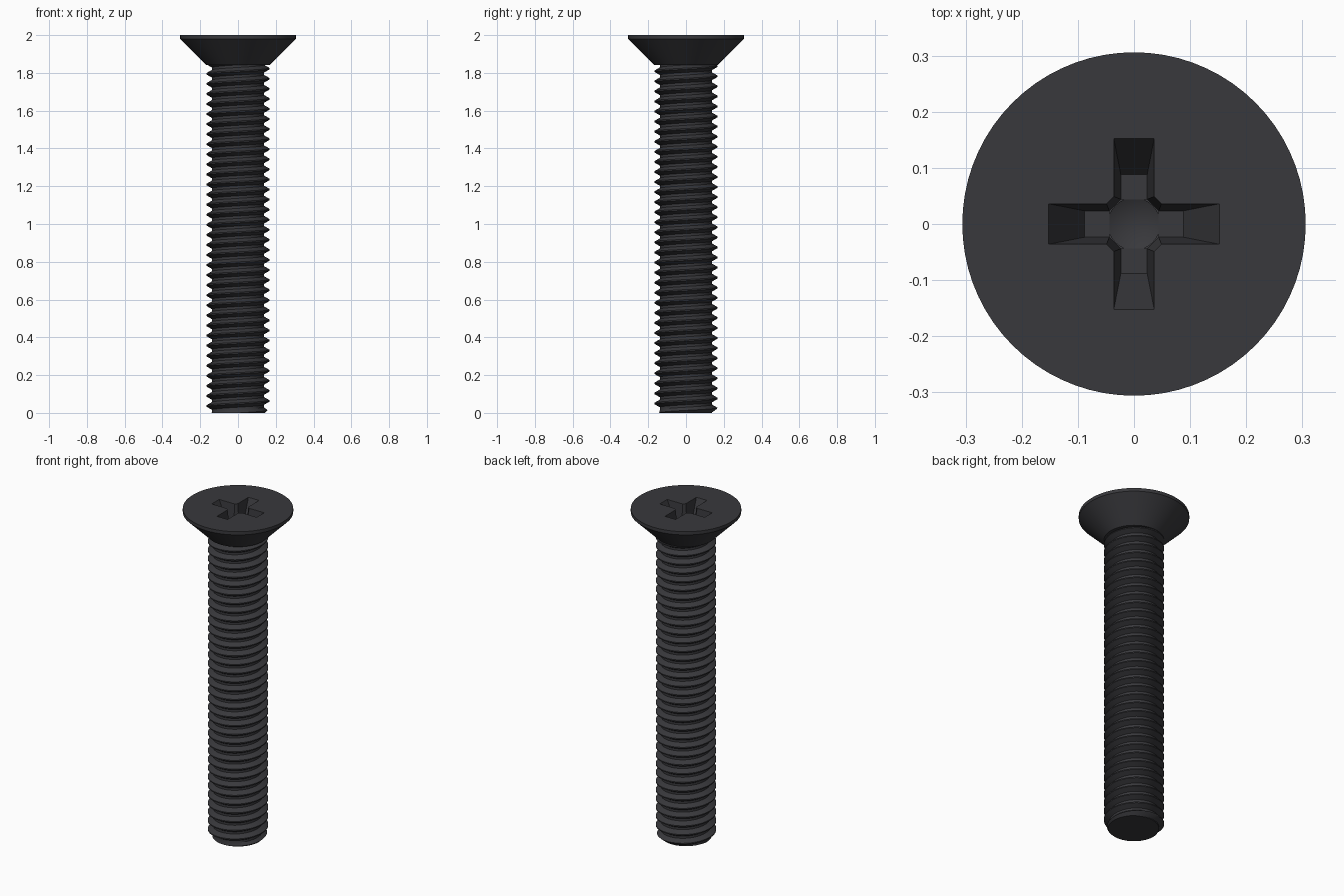
import bpy, bmesh
from math import sin, cos, pi, radians

if "Cube" in bpy.data.objects:
    bpy.data.objects.remove(bpy.data.objects["Cube"])

PITCH, MAJOR, MINOR = 0.0533, 0.167, 0.138
NECK_Z, TOP_Z, HEAD_R = 1.842, 2.0, 0.306
N = 72

steel = bpy.data.materials.new("dark_steel")
steel.diffuse_color = (0.04, 0.04, 0.045, 1)
steel.use_nodes = True
steel.node_tree.nodes["Principled BSDF"].inputs["Base Color"].default_value = steel.diffuse_color


def finish(bm, name):
    bmesh.ops.remove_doubles(bm, verts=bm.verts, dist=1e-5)
    bmesh.ops.recalc_face_normals(bm, faces=bm.faces)
    me = bpy.data.meshes.new(name)
    bm.to_mesh(me)
    bm.free()
    ob = bpy.data.objects.new(name, me)
    bpy.context.collection.objects.link(ob)
    me.materials.append(steel)
    bpy.ops.object.select_all(action='DESELECT')
    bpy.context.view_layer.objects.active = ob
    ob.select_set(True)
    bpy.ops.object.shade_smooth_by_angle(angle=radians(30))
    return ob


def quad_strip(bm, a, b, closed=True):
    n = len(a)
    for i in range(n if closed else n - 1):
        j = (i + 1) % n
        bm.faces.new((a[i], a[j], b[j], b[i]))


# Threaded shank: helical columns clamped to the shank's ends
CREST, ROOT = 0.0625, 0.375      # profile break points as fractions of a pitch


def thread_radius(u):
    d = abs((u + 0.5) % 1 - 0.5)          # distance from the crest centre
    t = min(1, max(0, (d - CREST) / (ROOT - CREST)))
    return MAJOR + (MINOR - MAJOR) * t


bm = bmesh.new()
turns = int(NECK_Z / PITCH) + 3
columns = []
for j in range(N + 1):
    a = 2 * pi * j / N
    base = 0.01 + PITCH * j / N
    col = []
    for k in range(-2, turns):
        for f in (-ROOT, -CREST, CREST, ROOT):
            z = min(NECK_Z, max(0, base + (k + f) * PITCH))
            r = min(thread_radius((z - base) / PITCH), 0.142 + z)
            col.append(bm.verts.new((r * cos(a), r * sin(a), z)))
    columns.append(col)
for c0, c1 in zip(columns, columns[1:]):
    quad_strip(bm, c0, c1, closed=False)
bmesh.ops.remove_doubles(bm, verts=bm.verts, dist=1e-5)
bmesh.ops.dissolve_degenerate(bm, edges=bm.edges, dist=1e-6)
end = [e for e in bm.edges if e.is_boundary and all(v.co.z < 1e-4 for v in e.verts)]
bmesh.ops.holes_fill(bm, edges=end, sides=0)
finish(bm, "threaded_shank")

# Countersunk head: turned profile, open on top for the recess
bm = bmesh.new()


def ring(r, z, n=N):
    return [bm.verts.new((r * cos(2 * pi * i / n), r * sin(2 * pi * i / n), z)) for i in range(n)]


rings = [ring(r, z) for r, z in ((MINOR, NECK_Z), (MAJOR, NECK_Z), (HEAD_R, 1.98), (HEAD_R, TOP_Z))]
for r0, r1 in zip(rings, rings[1:]):
    quad_strip(bm, r0, r1)


# Cross recess: tapered cross with chamfered inner corners
def cross(length, half, corner, z):
    pts = []
    for q in range(4):
        c, s = cos(q * pi / 2), sin(q * pi / 2)
        for x, y in ((corner, -half), (length, -half), (length, half), (corner, half)):
            pts.append(bm.verts.new((x * c - y * s, x * s + y * c, z)))
    return pts


def loop_edges(loop):
    return [bm.edges.get((v, loop[(i + 1) % len(loop)])) for i, v in enumerate(loop)]


FLOOR_Z = 1.872
mouth = cross(0.152, 0.036, 0.049, TOP_Z)
floor = cross(0.088, 0.0235, 0.044, FLOOR_Z)
quad_strip(bm, mouth, floor)
pit = ring(0.047, FLOOR_Z, 32)
tip = bm.verts.new((0, 0, FLOOR_Z - 0.025))
for i in range(32):
    bm.faces.new((pit[i], pit[(i + 1) % 32], tip))
# Flat top, and recess floor arms around the conical pit
bmesh.ops.triangle_fill(bm, edges=loop_edges(rings[-1]) + loop_edges(mouth), use_beauty=True)
for q in range(4):
    p = floor[q * 4:q * 4 + 4]
    bm.faces.new(p)
finish(bm, "countersunk_head")
